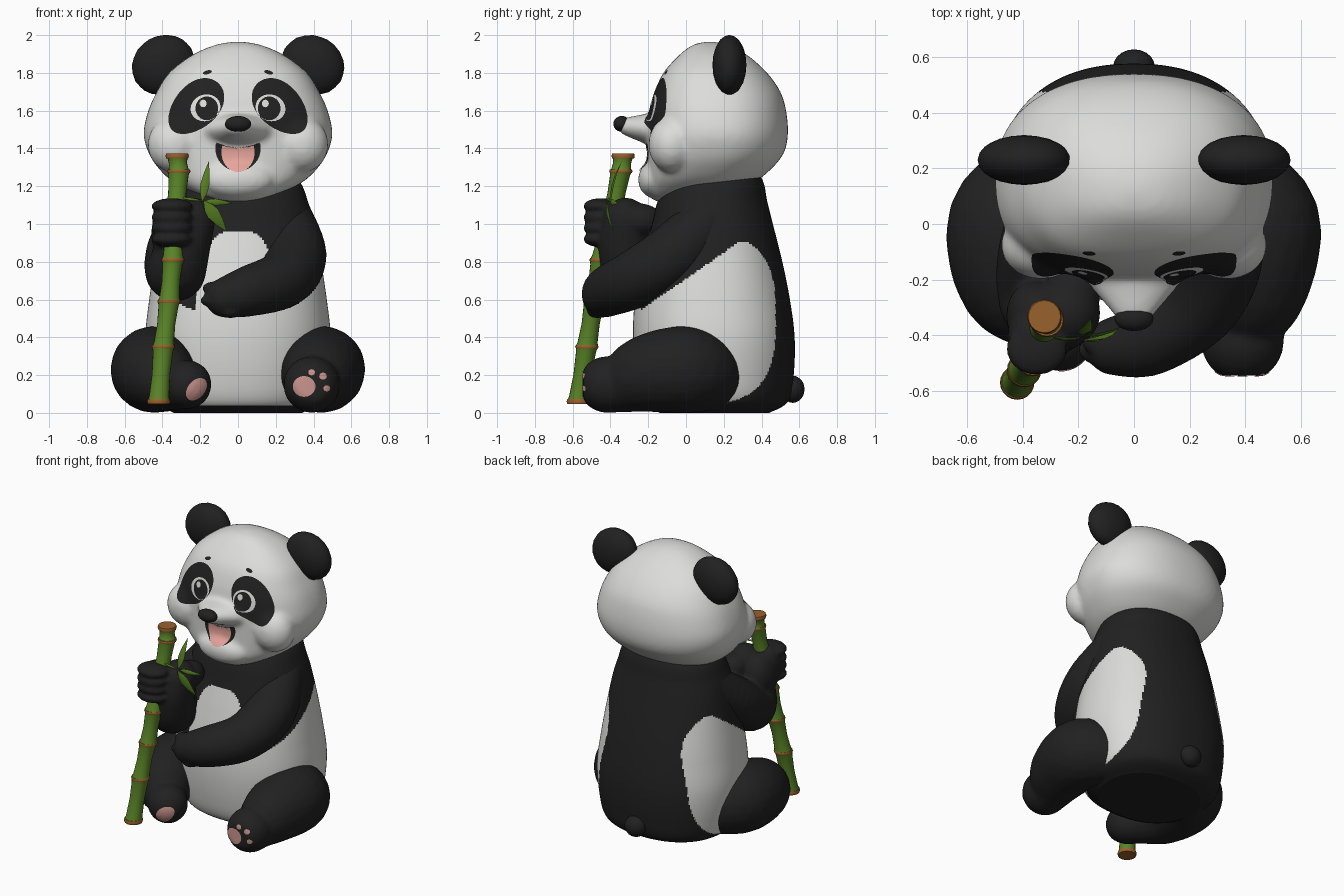
import bpy, bmesh, math
from mathutils import Matrix, Vector
from mathutils.bvhtree import BVHTree

cube = bpy.data.objects.get("Cube")
if cube:
    bpy.data.objects.remove(cube, do_unlink=True)


def material(name, rgb):
    m = bpy.data.materials.new(name)
    m.use_nodes = True
    m.diffuse_color = (*rgb, 1)
    bsdf = m.node_tree.nodes["Principled BSDF"]
    bsdf.inputs["Base Color"].default_value = (*rgb, 1)
    bsdf.inputs["Roughness"].default_value = 0.9
    return m


BLACK = material("black fur", (0.015, 0.015, 0.015))
WHITE = material("white fur", (0.72, 0.72, 0.71))
PINK = material("pink tongue", (0.8, 0.38, 0.33))
PAD = material("pink paw pad", (0.6, 0.3, 0.27))
GREEN = material("bamboo green", (0.1, 0.225, 0.02))
LEAF = material("leaf green", (0.09, 0.2, 0.015))
BROWN = material("bamboo joint brown", (0.32, 0.12, 0.025))


def finish(name, bm, *mats):
    me = bpy.data.meshes.new(name)
    bmesh.ops.recalc_face_normals(bm, faces=bm.faces)
    for f in bm.faces:
        f.smooth = len(f.verts) < 5
    bm.to_mesh(me)
    bm.free()
    for m in mats:
        me.materials.append(m)
    ob = bpy.data.objects.new(name, me)
    bpy.context.collection.objects.link(ob)
    return ob


def fuse(ob, voxel, rounds):
    """Melt overlapping volumes into one soft skin."""
    r = ob.modifiers.new("fuse", "REMESH")
    r.mode, r.voxel_size, r.use_smooth_shade = "VOXEL", voxel, True
    s = ob.modifiers.new("soften", "SMOOTH")
    s.factor, s.iterations = 0.5, rounds
    return ob


def spline(rows, n):
    """Catmull-Rom samples through rows of numbers."""
    out, last = [], len(rows) - 1
    for i in range(last):
        a, b, c, d = (rows[min(max(i + k, 0), last)] for k in (-1, 0, 1, 2))
        for t in (k / n for k in range(n)):
            out.append([q + t / 2 * (r - p + t * (2*p - 5*q + 4*r - s + t * (3*(q - r) + s - p)))
                        for p, q, r, s in zip(a, b, c, d)])
    return out + [list(rows[-1])]


def loft(bm, rows, sides, front_power=2.0, back_power=2.0):
    """Skin rings given as (z, half width, front y, back y, centre x)."""
    rings = []
    for z, w, front, back, cx in rows:
        ring = []
        for k in range(sides):
            a = 2 * math.pi * k / sides
            power = back_power if k < sides / 2 else front_power
            c, s = (math.copysign(abs(g) ** (2 / power), g) for g in (math.cos(a), math.sin(a)))
            ring.append(bm.verts.new((cx + w * c, (front + back) / 2 + (back - front) / 2 * s, z)))
        rings.append(ring)
    for lo, hi in zip(rings, rings[1:]):
        for k in range(sides):
            j = (k + 1) % sides
            bm.faces.new((lo[k], lo[j], hi[j], hi[k]))
    bm.faces.new(rings[0][::-1])
    bm.faces.new(rings[-1])


def ball(bm, centre, radii, tilt=(0, 0, 0)):
    m = Matrix.Translation(centre)
    for axis, deg in zip("XYZ", tilt):
        m = m @ Matrix.Rotation(math.radians(deg), 4, axis)
    bmesh.ops.create_icosphere(bm, subdivisions=3, radius=1, matrix=m @ Matrix.Diagonal((*radii, 1)))


def limb(name, path, lumps=(), sole=None):
    """Chain of balls (x, y, z, radius) plus finger and palm lumps, fused."""
    bm = bmesh.new()
    for x, y, z, r in spline(path, 7):
        ball(bm, (x, y, z), (r, r, r))
    for centre, radii in lumps:
        ball(bm, centre, radii)
    for v in bm.verts:
        v.co.z = max(v.co.z, 0)
        if sole:
            v.co.y = max(v.co.y, sole)
    return fuse(finish(name, bm, BLACK), .013, 4)


def surface(ob):
    bpy.context.view_layer.update()
    return BVHTree.FromObject(ob, bpy.context.evaluated_depsgraph_get())


def decal(name, tree, mat, x, z, rx, rz, turn=0, lift=0.004, egg=0, top=None, curl=0):
    """Thin painted patch dropped onto the front of a surface."""
    bm = bmesh.new()
    rings, sides, ca, sa = 7, 36, math.cos(math.radians(turn)), math.sin(math.radians(turn))

    def place(rad, a):
        u, v = rx * rad * math.cos(a), rz * rad * math.sin(a)
        v *= 1 + egg * u / rx
        if top is not None:
            v = min(v, top + curl * u * u)
        px, pz = x + u * ca - v * sa, z + u * sa + v * ca
        hit = tree.ray_cast(Vector((px, -2, pz)), Vector((0, 1, 0)))[0]
        return bm.verts.new((px, (hit.y if hit else -0.2) - lift, pz))

    mid = place(0, 0)
    grid = [[place(i / rings, 2 * math.pi * k / sides) for k in range(sides)] for i in range(1, rings + 1)]
    for k in range(sides):
        j = (k + 1) % sides
        bm.faces.new((mid, grid[0][k], grid[0][j]))
        for a, b in zip(grid, grid[1:]):
            bm.faces.new((a[k], b[k], b[j], a[j]))
    me = finish(name, bm, mat).data
    if me.polygons[0].normal.y > 0:
        me.flip_normals()


# Torso: black, with a white belly that arches at the chest and wraps round to the flanks
bm = bmesh.new()
loft(bm, spline([(0, .34, -.14, .44, 0), (.06, .43, -.22, .54, 0), (.2, .47, -.26, .57, 0),
                 (.4, .49, -.28, .575, 0), (.6, .47, -.27, .55, 0), (.8, .44, -.23, .51, 0),
                 (1, .405, -.18, .46, 0), (1.12, .37, -.15, .43, 0), (1.22, .33, -.1, .41, 0),
                 (1.32, .24, -.02, .36, 0)], 18), 240, 2.25, 2.25)
for f in bm.faces:
    c = f.calc_center_median()
    inside = (abs(c.z - .5) / .46) ** 3 + (max(c.y, 0) / .475) ** 3 < 1
    below = c.z < max(.96 - 150 * c.x ** 4, min(.71 + .69 * c.y, .9))
    f.material_index = int(inside and below)
finish("torso", bm, BLACK, WHITE)

bm = bmesh.new()
ball(bm, (0, .565, .125), (.075, .063, .072))
finish("tail", bm, BLACK)

# Head with cheeks, tapering muzzle and chin
bm = bmesh.new()
loft(bm, spline([(1.12, .1, -.16, .08, 0), (1.15, .2, -.19, .2, 0), (1.22, .34, -.2, .36, 0),
                 (1.3, .425, -.2, .46, 0), (1.38, .475, -.2, .52, 0), (1.48, .5, -.2, .54, 0),
                 (1.6, .475, -.19, .53, 0), (1.7, .43, -.165, .5, 0), (1.8, .365, -.12, .43, 0),
                 (1.89, .25, -.04, .33, 0), (1.945, .13, .03, .23, 0), (1.965, .03, .1, .15, 0)], 6), 64, 2.55, 2.25)
for t in (i / 8 for i in range(9)):
    ball(bm, (0, -.17 - .13 * t, 1.5 + .015 * t), (.2 - .115 * t, .06, .092 - .04 * t))
ball(bm, (0, -.165, 1.235), (.19, .09, .1))
for s in (1, -1):
    ball(bm, (s * .335, -.075, 1.42), (.145, .125, .15))
face = surface(fuse(finish("head", bm, WHITE), .016, 9))

bm = bmesh.new()
ball(bm, (0, -.34, 1.53), (.07, .045, .042))
finish("nose", bm, BLACK)

# Ears, eyes and brows
for s, side in ((1, "left"), (-1, "right")):
    bm = bmesh.new()
    ball(bm, (s * .395, .23, 1.842), (.172, .09, .155), (0, s * 30, 0))
    finish(side + "_ear", bm, BLACK)
    decal(side + "_eye_patch", face, BLACK, s * .225, 1.62, s * .175, .115, s * -45, egg=-.12)
    decal(side + "_eye_white", face, WHITE, s * .172, 1.615, .08, .07, s * -20, .006)
    decal(side + "_iris", face, BLACK, s * .165, 1.612, .06, .063, 0, .008)
    decal(side + "_eye_glint", face, WHITE, s * .165 - .02, 1.638, .018, .02, 0, .0095)
    decal(side + "_brow", face, BLACK, s * .162, 1.803, .024, .01, s * -15)

# Open smiling mouth
decal("mouth", face, BLACK, 0, 1.4, .12, .12, 0, .004, top=.005, curl=2)
decal("tongue", face, PINK, 0, 1.38, .088, .105, 0, .007, top=.025, curl=1.5)

# Arms: the left crosses the belly, the right is raised to grip the stalk
limb("left_arm", [(.24, .14, 1.03, .155), (.305, -.07, .835, .165), (.24, -.27, .71, .155),
                  (.06, -.41, .645, .135), (-.07, -.44, .61, .105)],
     [((-.14 + .05 * i, -.45 - .01 * i, .595 - .03 * i), (.06, .055, .034)) for i in range(3)]
     + [((-.13, -.42, .66), (.06, .05, .035))])
limb("right_arm", [(-.24, .14, 1.03, .155), (-.33, -.08, .86, .155), (-.33, -.26, .75, .16),
                   (-.29, -.32, .88, .145), (-.24, -.32, 1.02, .12)],
     [((-.35, -.45, .92 + .058 * i), (.11, .095, .043)) for i in range(4)]
     + [((-.38, -.4, 1.01), (.075, .1, .125)), ((-.22, -.25, 1.02), (.1, .13, .09)),
        ((-.355, -.33, .95), (.105, .13, .16))])

# Legs with paw pads on the soles
thigh = [(.34, .13, .2, .19), (.44, 0, .23, .23), (.43, -.2, .21, .205)]
left = limb("left_leg", thigh + [(.4, -.33, .155, .152), (.39, -.42, .15, .15)], sole=-.545)
right = limb("right_leg", [(-x, y, z, r) for x, y, z, r in thigh]
             + [(-.34, -.32, .155, .14), (-.27, -.4, .15, .13)], sole=-.535)
sole = surface(left)
decal("left_sole_pad", sole, PAD, .35, .14, .06, .055)
for i, (x, z, r) in enumerate([(.39, .215, .018), (.45, .195, .02), (.47, .13, .018)]):
    decal("left_toe_pad_%d" % (i + 1), sole, PAD, x, z, r, r * .9)
decal("right_sole_pad", surface(right), PAD, -.22, .125, .068, .045, 50)

# Bamboo stalk: waisted segments with brown joints
joints = [Vector(p) for p in ((-.42, -.57, .06), (-.395, -.525, .35), (-.365, -.485, .59),
                              (-.345, -.45, .81), (-.33, -.39, 1.05), (-.313, -.345, 1.28), (-.322, -.333, 1.36))]


def disc_row(p, r):
    return (p.z, r, p.y - r, p.y + r, p.x)


for i, (p, q) in enumerate(zip(joints, joints[1:])):
    bm = bmesh.new()
    loft(bm, [disc_row(p.lerp(q, t), r) for t, r in
              ((0, .059), (.1, .053), (.5, .048), (.9, .053), (1, .059))], 20)
    finish("bamboo_segment_%d" % (i + 1), bm, GREEN)
for i, p in enumerate(joints):
    end = i in (0, len(joints) - 1)
    bm = bmesh.new()
    h = Vector((0, 0, .013 if end else .009))
    loft(bm, [disc_row(p - h, .058), disc_row(p, .062), disc_row(p + h, .058)], 20)
    finish("bamboo_joint_%d" % (i + 1), bm, BROWN)


# Leaves on a short twig
def leaf(name, base, tip, width):
    base, tip = Vector(base), Vector(tip)
    across = (tip - base).cross(Vector((0, 1, 0))).normalized() * width
    bm = bmesh.new()
    rows = []
    for t, w in ((0, .1), (.2, .75), (.4, 1), (.7, .65), (1, .02)):
        mid = base.lerp(tip, t) - Vector((0, .02 * math.sin(math.pi * t), 0))
        rows.append([bm.verts.new(mid + across * w * k + Vector((0, .012 * abs(k) * w, 0))) for k in (-1, 0, 1)])
    for a, b in zip(rows, rows[1:]):
        for k in (0, 1):
            bm.faces.new((a[k], a[k + 1], b[k + 1], b[k]))
    finish(name, bm, LEAF)


leaf("twig", (-.31, -.4, 1.14), (-.17, -.4, 1.12), .008)
leaf("upright_leaf", (-.19, -.4, 1.12), (-.155, -.34, 1.33), .024)
leaf("drooping_leaf", (-.18, -.42, 1.12), (-.06, -.38, .96), .035)
leaf("side_leaf", (-.18, -.4, 1.12), (-.03, -.36, 1.11), .018)
